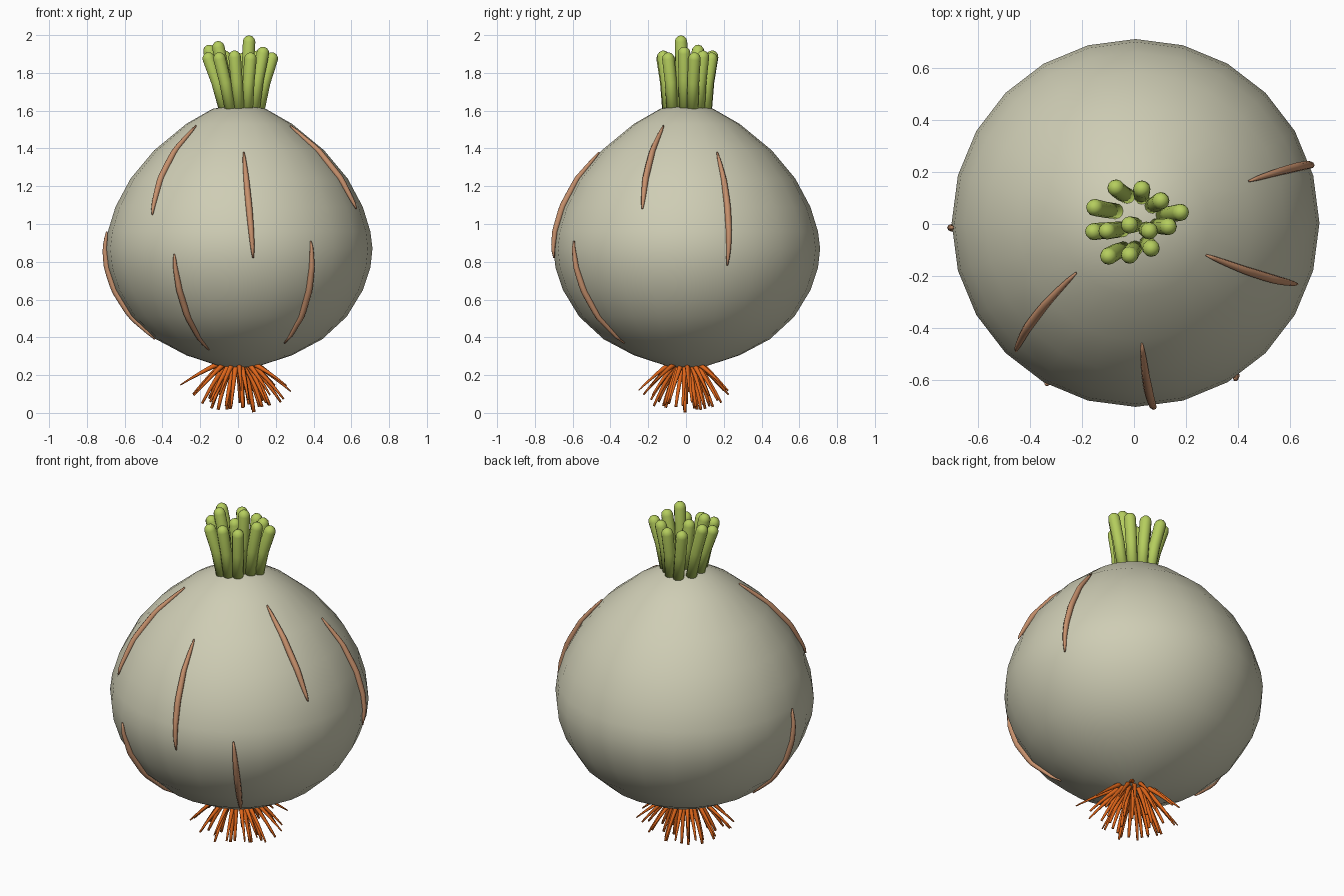
import bpy, bmesh, math, random
from mathutils import Vector

if "Cube" in bpy.data.objects:
    bpy.data.objects.remove(bpy.data.objects["Cube"])

random.seed(4)


def material(name, rgb):
    m = bpy.data.materials.new(name)
    m.diffuse_color = (*rgb, 1)
    m.use_nodes = True
    m.node_tree.nodes["Principled BSDF"].inputs["Base Color"].default_value = m.diffuse_color
    return m


CREAM = material("pale cream skin", (0.62, 0.61, 0.46))
TAN = material("tan streak", (0.57, 0.28, 0.15))
GREEN = material("leaf green", (0.46, 0.61, 0.11))
ORANGE = material("root orange", (0.73, 0.13, 0.01))


def finish(bm, name, mat):
    bmesh.ops.recalc_face_normals(bm, faces=bm.faces)
    me = bpy.data.meshes.new(name)
    bm.to_mesh(me)
    bm.free()
    me.materials.append(mat)
    me.polygons.foreach_set("use_smooth", [True] * len(me.polygons))
    ob = bpy.data.objects.new(name, me)
    bpy.context.collection.objects.link(ob)
    return ob


def tube(bm, pts, radii, sides=8):
    """Round tube through pts with one radius per point and closed ends."""
    rings = []
    for i, p in enumerate(pts):
        t = (pts[min(i + 1, len(pts) - 1)] - pts[max(i - 1, 0)]).normalized()
        ref = Vector((0, 1, 0)) if abs(t.y) < 0.8 else Vector((1, 0, 0))
        u = t.cross(ref).normalized()
        v = t.cross(u)
        rings.append([bm.verts.new(p + radii[i] * (math.cos(a) * u + math.sin(a) * v))
                      for a in (math.tau * k / sides for k in range(sides))])
    for a, b in zip(rings, rings[1:]):
        for k in range(sides):
            j = (k + 1) % sides
            bm.faces.new((a[k], a[j], b[j], b[k]))
    bm.faces.new(rings[0])
    bm.faces.new(rings[-1])


# Bulb: lathed profile (radius, height), 24 sides
PROFILE = [(0.09, 0.243), (0.28, 0.305), (0.44, 0.39), (0.57, 0.51), (0.655, 0.65),
           (0.695, 0.77), (0.706, 0.87), (0.695, 0.96), (0.655, 1.09), (0.575, 1.24),
           (0.45, 1.39), (0.28, 1.53), (0.14, 1.61)]
CX, CY = 0.006, 0.004
bm = bmesh.new()
rings = [[bm.verts.new((CX + r * math.cos(math.tau * k / 24), CY + r * math.sin(math.tau * k / 24), z))
          for k in range(24)] for r, z in PROFILE]
for a, b in zip(rings, rings[1:]):
    for k in range(24):
        j = (k + 1) % 24
        bm.faces.new((a[k], a[j], b[j], b[k]))
for ring, z in ((rings[0], 0.238), (rings[-1], 1.632)):
    tip = bm.verts.new((CX, CY, z))
    for k in range(24):
        bm.faces.new((ring[k], ring[(k + 1) % 24], tip))
finish(bm, "bulb", CREAM)


def bulb_radius(z):
    for (r0, z0), (r1, z1) in zip(PROFILE, PROFILE[1:]):
        if z0 <= z <= z1:
            return r0 + (r1 - r0) * (z - z0) / (z1 - z0)
    return PROFILE[-1][0]


# Skin streaks: (start angle, start height, end angle, end height)
STREAKS = [(220, 1.52, 227, 1.05), (273, 1.38, 276, 0.82), (-24.5, 1.52, -20.7, 1.08),
           (20.3, 1.38, 17.8, 0.78), (241, 0.84, 242, 0.335), (-57.6, 0.91, -54, 0.37),
           (181.5, 0.96, 181.5, 0.39)]
for n, (a0, z0, a1, z1) in enumerate(STREAKS):
    bm = bmesh.new()
    pts, radii = [], []
    for i in range(17):
        t = i / 16
        z = z0 + (z1 - z0) * t
        ang = math.radians(a0 + (a1 - a0) * t)
        r = bulb_radius(z) + 0.006
        pts.append(Vector((CX + r * math.cos(ang), CY + r * math.sin(ang), z)))
        radii.append(0.004 + 0.013 * math.sin(math.pi * t) ** 0.6 if 0 < t < 1 else 0.004)
    tube(bm, pts, radii)
    finish(bm, f"skin_streak_{n + 1}", TAN)

# Cut leaf stalks: tip x, y, z; bases pulled in towards the neck
STALKS = [(-0.075, 0.142, 1.92), (0.03, 0.138, 1.91), (0.107, 0.092, 1.92), (0.187, 0.046, 1.91),
          (0.137, -0.01, 1.94), (0.06, -0.027, 2.0), (-0.02, -0.004, 1.92), (-0.11, -0.027, 1.97),
          (-0.165, -0.03, 1.91), (-0.16, 0.065, 1.95), (-0.105, -0.127, 1.91),
          (-0.02, -0.123, 1.92), (0.068, -0.096, 1.91)]
for n, (x, y, z) in enumerate(STALKS):
    bm = bmesh.new()
    base = Vector((0.015 + 0.5 * x, 0.75 * y, 1.59))
    tip = Vector((x, y, z - 0.002))
    d = (tip - base).normalized()
    mid = base.lerp(tip, 0.5) - Vector((x, y, 0)) * 0.04
    R = 0.033
    pts = [base, mid, tip - d * R] + [tip - d * R * (1 - math.sin(a)) for a in (0.5, 1.0, 1.4)]
    radii = [R * 0.9, R * 0.95, R] + [R * math.cos(a) for a in (0.5, 1.0, 1.4)]
    tube(bm, pts, radii, 12)
    finish(bm, f"leaf_stalk_{n + 1}", GREEN)

# Roots: tapered strands splaying outwards from the base
bm = bmesh.new()
COUNT = 40
for n in range(COUNT):
    ang = n * 2.39996 + random.uniform(-0.15, 0.15)
    s = n / (COUNT - 1)
    reach = 0.10 + 0.21 * s + random.uniform(-0.02, 0.02)
    drop = 0.008 + 0.125 * s ** 1.6 + random.uniform(0, 0.025)
    if n == 0:
        drop = 0.004
    out = Vector((math.cos(ang), math.sin(ang) * 0.9, 0))
    p0 = out * (0.025 + 0.075 * s) + Vector((0, 0, 0.262))
    p2 = out * reach + Vector((0, 0, drop))
    p1 = out * (reach * 0.6 + 0.015) + Vector((0, 0, 0.5 * (0.262 + drop) + 0.012))
    pts, radii = [], []
    for i in range(7):
        t = i / 6
        pts.append(p0 * (1 - t) ** 2 + p1 * 2 * t * (1 - t) + p2 * t * t)
        radii.append(0.015 - (0.006 + 0.006 * s) * t)
    tube(bm, pts, radii, 6)
finish(bm, "roots", ORANGE)
